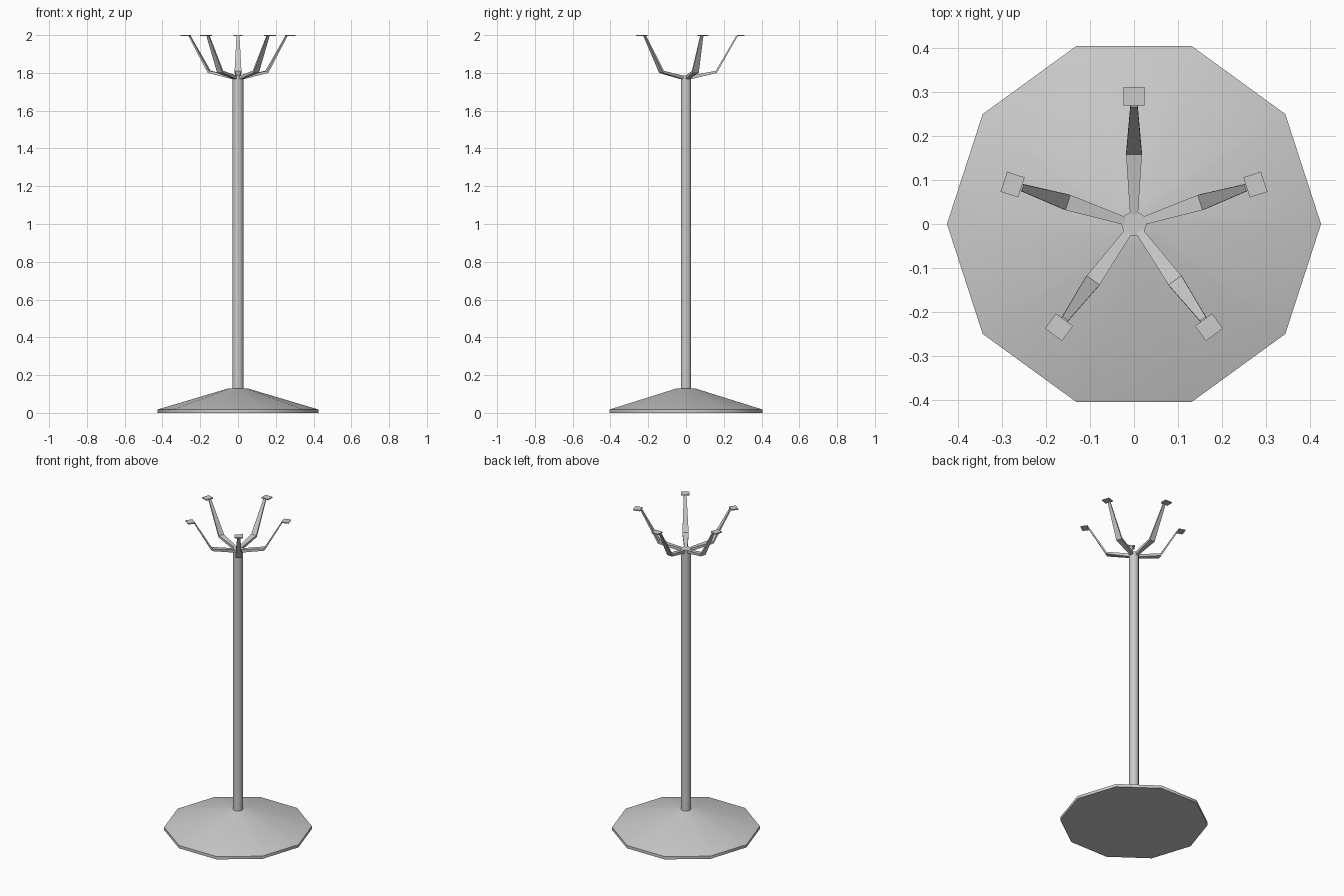
import bpy, bmesh
from math import sin, cos, pi, radians
from mathutils import Matrix

if "Cube" in bpy.data.objects:
    bpy.data.objects.remove(bpy.data.objects["Cube"])


def finish(name, bm, smooth=None):
    bmesh.ops.recalc_face_normals(bm, faces=bm.faces)
    me = bpy.data.meshes.new(name)
    bm.to_mesh(me)
    bm.free()
    ob = bpy.data.objects.new(name, me)
    bpy.context.collection.objects.link(ob)
    if smooth:
        bpy.context.view_layer.objects.active = ob
        ob.select_set(True)
        bpy.ops.object.shade_smooth_by_angle(angle=radians(smooth))
        ob.select_set(False)
    return ob


def loft(bm, rings):
    """Skin a list of vertex rings and cap both ends."""
    rings = [[bm.verts.new(p) for p in r] for r in rings]
    n = len(rings[0])
    for a, b in zip(rings, rings[1:]):
        for i in range(n):
            j = (i + 1) % n
            bm.faces.new((a[i], a[j], b[j], b[i]))
    bm.faces.new(rings[0])
    bm.faces.new(rings[-1])


def decagon(r, z):
    return [(r * cos(i * pi / 5), r * sin(i * pi / 5), z) for i in range(10)]


# ten-sided foot with a low conical top
bm = bmesh.new()
loft(bm, [decagon(0.425, 0), decagon(0.425, 0.018), decagon(0.05, 0.13)])
finish("base", bm, 40)

# pole
bm = bmesh.new()
loft(bm, [decagon(0.029, 0.12), decagon(0.029, 1.785)])
finish("pole", bm, 40)

# five bent, tapered arms with flat square tips
# section: (outer radius/z of top edge, bottom edge radius/z, half width)
SECTIONS = [(0.022, 1.785, 0.022, 1.765, 0.009),
            (0.158, 1.811, 0.163, 1.800, 0.018),
            (0.266, 1.996, 0.274, 1.996, 0.008)]
for k in range(5):
    rot = Matrix.Rotation(radians(18 + 72 * k), 4, 'Z')
    bm = bmesh.new()
    loft(bm, [[(rt, -w, zt), (rt, w, zt), (rb, w, zb), (rb, -w, zb)]
              for rt, zt, rb, zb, w in SECTIONS])
    bm.transform(rot)
    finish(f"arm_{k + 1}", bm)

    bm = bmesh.new()
    bmesh.ops.create_cube(bm, size=1)
    bm.transform(rot @ Matrix.Translation((0.29, 0, 1.997))
                 @ Matrix.Diagonal((0.042, 0.048, 0.006, 1)))
    finish(f"arm_tip_{k + 1}", bm)
